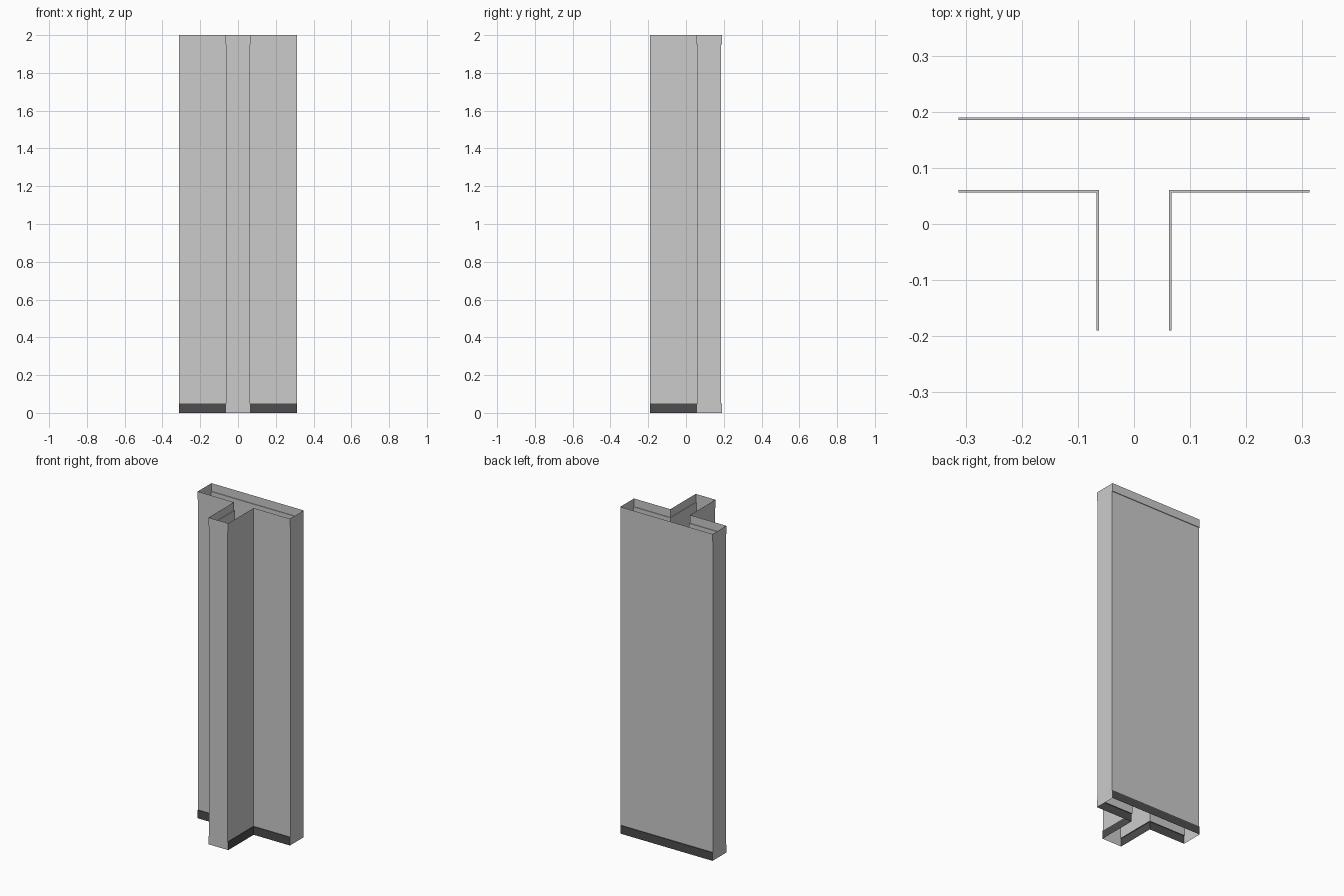
import bpy
import bmesh

if "Cube" in bpy.data.objects:
    bpy.data.objects.remove(bpy.data.objects["Cube"])

ARM = 0.3125          # centre of junction to each open end
HW, HT = 0.0625, 0.0667   # half widths of corridor at wall and at trim
H, TRIM = 2.0, 0.05   # height, trim height
CY = (ARM - HT) / 2   # junction centre in y


def paths(h):
    """Plan lines of the T junction: back wall, left corner, right corner."""
    left = [(-ARM, CY - h), (-h, CY - h), (-h, CY - ARM)]
    right = [(-x, y) for x, y in reversed(left)]
    return [[(ARM, CY + h), (-ARM, CY + h)], left, right]


def material(name, v):
    m = bpy.data.materials.new(name)
    m.diffuse_color = (v, v, v, 1)
    m.use_nodes = True
    m.node_tree.nodes["Principled BSDF"].inputs["Base Color"].default_value = m.diffuse_color
    return m


def make(name, faces, mat=None):
    bm = bmesh.new()
    for f in faces:
        bm.faces.new([bm.verts.new(p) for p in f])
    bmesh.ops.remove_doubles(bm, verts=bm.verts, dist=1e-5)
    me = bpy.data.meshes.new(name)
    bm.to_mesh(me)
    bm.free()
    ob = bpy.data.objects.new(name, me)
    bpy.context.collection.objects.link(ob)
    if mat:
        me.materials.append(mat)


def sweep(rows):
    """Faces along the T plan through rows of (half width, z), bottom to top."""
    out = []
    for (h0, z0), (h1, z1) in zip(rows, rows[1:]):
        for a, b in zip(paths(h0), paths(h1)):
            for i in range(len(a) - 1):
                out.append([(*a[i], z0), (*a[i + 1], z0),
                            (*b[i + 1], z1), (*b[i], z1)])
    return out


# Wall faces between the trims
make("walls", sweep([(HW, TRIM), (HW, H - TRIM)]))
# Dark skirting and lighter top trim, each with its small ledge
make("skirting", sweep([(HT, 0), (HT, TRIM), (HW, TRIM)]),
     material("dark_trim", 0.075))
make("top_trim", sweep([(HW, H - TRIM), (HT, H - TRIM), (HT, H)]),
     material("grey_trim", 0.56))

# Stepped end panels closing the three arms
half = [(HT, 0), (HT, TRIM), (HW, TRIM),
        (HW, H - TRIM), (HT, H - TRIM), (HT, H)]
profile = half + [(-w, z) for w, z in reversed(half)]
make("right_end", [[(ARM, CY + w, z) for w, z in profile]])
make("left_end", [[(-ARM, CY - w, z) for w, z in profile]])
make("front_end", [[(w, CY - ARM, z) for w, z in profile]])
